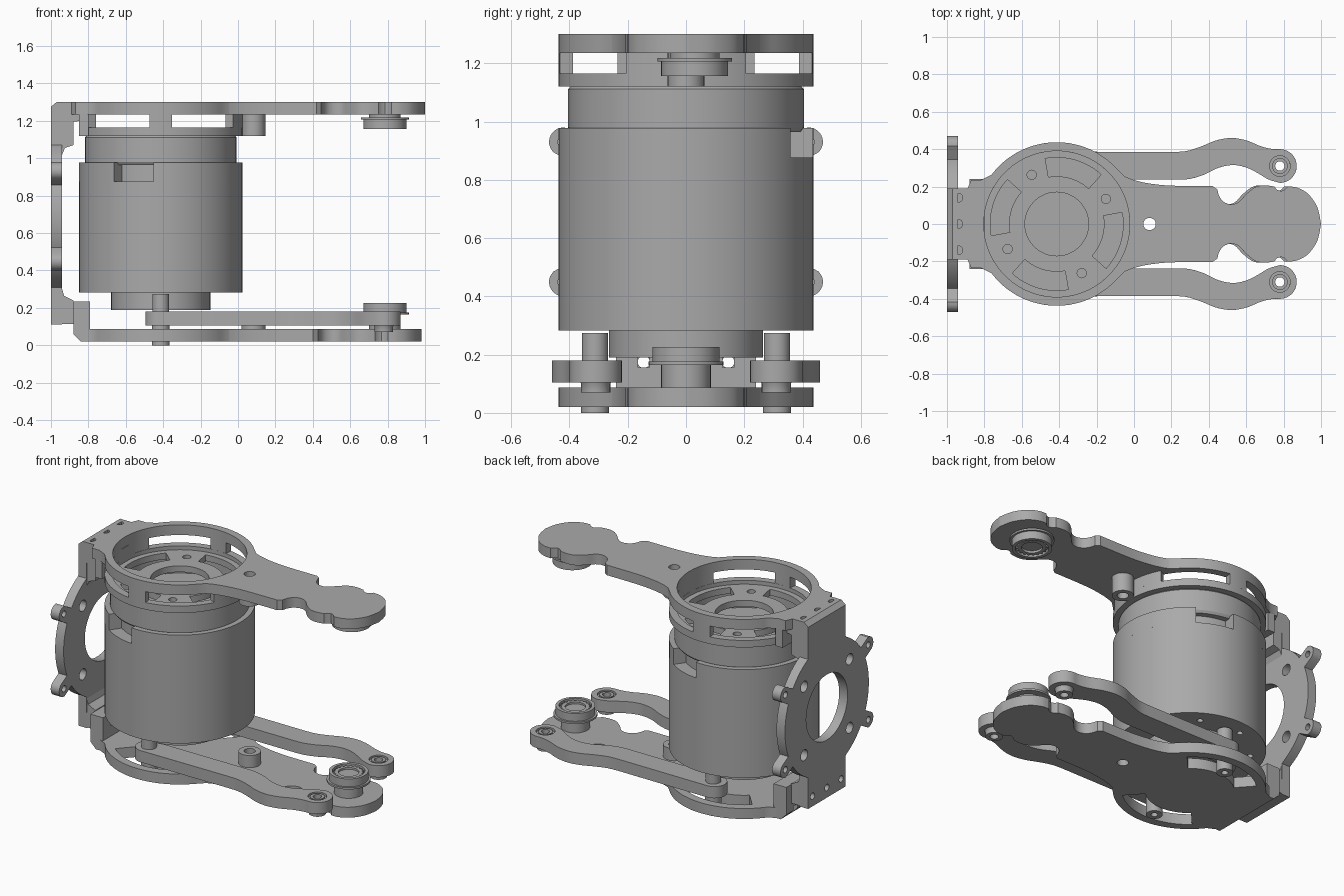
import bpy, bmesh
from math import sin, cos, pi, radians, sqrt, atan2
from mathutils import Matrix, Vector

if "Cube" in bpy.data.objects:
    bpy.data.objects.remove(bpy.data.objects["Cube"])

grey = bpy.data.materials.new("machined grey")
grey.use_nodes = True
grey.diffuse_color = (0.4, 0.4, 0.4, 1)
grey.node_tree.nodes["Principled BSDF"].inputs["Base Color"].default_value = (0.4, 0.4, 0.4, 1)

CX = -0.413            # axis of the motor
R = 0.437              # radius of the motor can
SIDEWAYS = Matrix(((0, 0, 1, 0), (1, 0, 0, 0), (0, 1, 0, 0), (0, 0, 0, 1)))   # stands a plate up facing x
ENDWAYS = Matrix(((1, 0, 0, 0), (0, 0, -1, 0), (0, 1, 0, 0), (0, 0, 0, 1)))   # stands a plate up facing y


def arc(cx, cy, r, a0, a1, n=24):
    return [(cx + r * cos(radians(a0 + (a1 - a0) * i / n)),
             cy + r * sin(radians(a0 + (a1 - a0) * i / n))) for i in range(n + 1)]


def circle(cx, cy, r, n=32):
    return arc(cx, cy, r, 0, 360, n)[:-1]


def sector(r0, r1, a0, a1):
    return arc(CX, 0, r1, a0, a1) + arc(CX, 0, r0, a1, a0)


def rect(x0, x1, y0, y1):
    return [(x0, y0), (x1, y0), (x1, y1), (x0, y1)]


def smooth(pts, n=5):
    """Soft curve through the points."""
    p = [Vector(q) for q in [pts[0], *pts, pts[-1]]]
    out = []
    for a, b, c, d in zip(p, p[1:], p[2:], p[3:]):
        for i in range(n):
            t = i / n
            out.append(tuple(0.5 * (2 * b + (c - a) * t + (2 * a - 5 * b + 4 * c - d) * t * t
                                    + (3 * b - a - 3 * c + d) * t ** 3)))
    return out + [tuple(pts[-1])]


def mirrored(half):
    """Closes a half outline about its second axis value zero."""
    return half + [(x, -y) for x, y in reversed(half) if abs(y) > 1e-4]


def finish(ob, bevel=0):
    bpy.ops.object.select_all(action='DESELECT')
    ob.select_set(True)
    bpy.context.view_layer.objects.active = ob
    if ob.type == 'CURVE':
        bpy.ops.object.convert(target='MESH')
        ob = bpy.context.object
    bm = bmesh.new()
    bm.from_mesh(ob.data)
    bmesh.ops.remove_doubles(bm, verts=bm.verts, dist=0.0002)
    bmesh.ops.recalc_face_normals(bm, faces=bm.faces)
    bm.to_mesh(ob.data)
    bm.free()
    ob.data.materials.clear()
    ob.data.materials.append(grey)
    if bevel:
        mod = ob.modifiers.new("rim", 'BEVEL')
        mod.width, mod.segments, mod.angle_limit = bevel, 2, radians(60)
    bpy.ops.object.shade_smooth_by_angle(angle=radians(32))
    return ob


def plate(name, loops, z0, z1, turn=None, bevel=0):
    """Flat part from closed outlines; inner outlines become holes."""
    cu = bpy.data.curves.new(name, 'CURVE')
    cu.dimensions, cu.fill_mode, cu.extrude = '2D', 'BOTH', (z1 - z0) / 2
    for loop in loops:
        sp = cu.splines.new('POLY')
        sp.points.add(len(loop) - 1)
        for p, q in zip(sp.points, loop):
            p.co = (q[0], q[1], 0, 1)
        sp.use_cyclic_u = True
    ob = bpy.data.objects.new(name, cu)
    bpy.context.collection.objects.link(ob)
    ob = finish(ob, bevel)
    ob.data.transform((turn or Matrix()) @ Matrix.Translation((0, 0, (z0 + z1) / 2)))
    return ob


def lathe(name, x, y, profile, n=48):
    """Round part turned from (radius, height) points."""
    bm = bmesh.new()
    vs = [bm.verts.new((r, 0, z)) for r, z in profile]
    es = [bm.edges.new(e) for e in zip(vs, vs[1:])]
    bmesh.ops.spin(bm, geom=vs + es, cent=(0, 0, 0), axis=(0, 0, 1), angle=2 * pi, steps=n)
    me = bpy.data.meshes.new(name)
    bm.to_mesh(me)
    bm.free()
    ob = bpy.data.objects.new(name, me)
    bpy.context.collection.objects.link(ob)
    ob.location = (x, y, 0)
    return finish(ob)


# Shared arm outline: mount tab, ring, waist, notches and rounded tip
def arm_outline(tab_x, dx):
    half = [(tab_x, 0), (tab_x, 0.19), (-0.89, 0.19), (-0.87, 0.235)] if tab_x < -0.9 else \
           [(tab_x, 0), (tab_x, 0.235)]
    half += [(-0.82, 0.235)] + arc(CX, 0, R, 143, 42, 40)
    half += smooth([(-0.05, 0.255), (0, 0.235), (0.08, 0.217), (0.2, 0.205), (0.42, 0.203)])
    half += smooth([(0.445, 0.185), (0.455, 0.15), (0.48, 0.118), (0.52, 0.105), (0.56, 0.118),
                    (0.6, 0.16), (0.65, 0.198), (0.7, 0.207), (0.75, 0.2)])
    half += [(0.765, 0.183), (0.785, 0.176), (0.805, 0.183)]
    half += smooth([(0.82, 0.2), (0.87, 0.195), (0.93, 0.162), (0.98, 0.09), (1, 0)])
    return mirrored([(x + dx if x > 0.2 else x, y) for x, y in half])


# Upper arm with its open ring and slotted wall
pivot_hole = circle(0.083, 0, 0.033)
tab_holes = [circle(-0.94, y, 0.024, 16) for y in (-0.14, 0, 0.14)]
plate("upper_arm", [arm_outline(-0.97, 0), circle(CX, 0, 0.39, 96), pivot_hole, *tab_holes], 1.235, 1.3, bevel=0.008)
plate("upper_pivot_boss", [circle(0.083, 0, 0.063), pivot_hole], 1.12, 1.236)
for i in range(4):
    a = 90 * i
    half = 28 if i % 2 == 0 else 8
    plate("ring_post", [sector(0.392, R, a - half, a + half)], 1.164, 1.236)
openings = [sector(0.255, 0.355, a - 27, a + 25) for a in (75, 165, 255, 345)]
screws = [circle(CX + 0.295 * cos(radians(a)), 0.295 * sin(radians(a)), 0.025, 16) for a in (27, 117, 207, 297)]
plate("hub_disc", [circle(CX, 0, 0.392, 96), circle(CX, 0, 0.17, 48), *openings, *screws], 1.1, 1.14)
plate("ring_wall", [circle(CX, 0, R, 96), circle(CX, 0, 0.391, 96)], 1.12, 1.165)
plate("upper_mount", [rect(-0.85, -0.8, -0.235, 0.235)], 1.12, 1.236)

# Motor: collar, windowed can, base and lower boss
lathe("motor_collar", CX, 0, [(0, 1.0), (0.37, 1.0), (0.37, 1.12), (0.397, 1.12), (0.405, 1.112),
                              (0.405, 0.98), (0.395, 0.965), (0, 0.965)], 96)
lathe("motor_can", CX, 0, [(0, 0.877), (R, 0.877), (R, 0.31), (0, 0.31)], 96)
lathe("motor_core", CX, 0, [(0, 0.97), (0.36, 0.97), (0.36, 0.87), (0, 0.87)], 64)
for a in (85, 265):
    plate("can_window_band", [arc(CX, 0, R, a, a + 150, 48) + arc(CX, 0, 0.35, a + 150, a, 48)], 0.876, 0.978)
base_holes = [circle(CX + 0.35 * cos(radians(a)), 0.35 * sin(radians(a)), 0.018, 12) for a in range(15, 375, 45)]
plate("motor_base", [circle(CX, 0, R, 96), *base_holes], 0.283, 0.311)
lathe("motor_lower_boss", CX, 0, [(0, 0.19), (0.265, 0.19), (0.265, 0.285), (0, 0.285)], 64)

# Lower arm with two curved slots and an upright mount
slots = [sector(0.255, 0.385, a - 42, a + 42) for a in (90, 270)]
plate("lower_arm", [arm_outline(-0.84, -0.018), *slots, pivot_hole], 0.02, 0.087, bevel=0.008)
plate("lower_pivot_boss", [circle(0.083, 0, 0.065), pivot_hole], 0.086, 0.165)
upright = [(-0.88, 0.06), (-0.84, 0.02), (-0.79, 0.02), (-0.79, 0.235), (-0.88, 0.235)]
for y0, y1 in ((-0.24, -0.165), (-0.125, 0.125), (0.165, 0.24)):
    plate("lower_upright", [upright], -y1, -y0, ENDWAYS)
for y in (-0.145, 0.145):
    for z0, z1 in ((0.087, 0.155), (0.195, 0.235)):
        plate("upright_web", [rect(-0.88, -0.79, y - 0.021, y + 0.021)], z0, z1)

# End bracket: round flange with four lugs, and tabs towards both arms
MID, DISC, LUG, LUG_D = 0.69, 0.425, 0.05, 0.484
LUG_A = atan2(0.24, 0.42)


def flange_radius(a):
    d = abs(abs(a) - LUG_A)
    s = LUG ** 2 - (LUG_D * sin(d)) ** 2
    return max(DISC, LUG_D * cos(d) + sqrt(s)) if s > 0 else DISC


side = [(0.19, 0.11)]
for i in range(121):
    a = radians(-63.3 + 126.6 * i / 120)
    side.append((flange_radius(a) * cos(a), MID + flange_radius(a) * sin(a)))
side += [(0.19, 1.27)]
flange = side + [(-u, v) for u, v in reversed(side)]
small = [circle(sx * 0.42, MID + sz * 0.24, 0.02, 16) for sx in (-1, 1) for sz in (-1, 1)]
small += [circle(sx * 0.23, MID + sz * 0.22, 0.035, 20) for sx in (-1, 1) for sz in (-1, 1)]
row = [circle(u, 0.175, 0.021, 16) for u in (-0.145, 0, 0.145)]
plate("bracket_flange", [flange, circle(0, MID, 0.21, 64), *small, *row], -1, -0.94, SIDEWAYS)
plate("bracket_top_edge", [[(-1, 1.265), (-1, 1.275), (-0.97, 1.3), (-0.94, 1.3), (-0.94, 1.265)]], -0.19, 0.19, ENDWAYS)
plate("bracket_top_block", [[(-0.94, 1.02), (-0.925, 1.055), (-0.88, 1.07), (-0.88, 1.195),
                             (-0.84, 1.2), (-0.84, 1.236), (-0.94, 1.236)]], -0.19, 0.19, ENDWAYS)
plate("bracket_low_block", [rect(-0.19, 0.19, 0.115, 0.24), *row], -0.941, -0.879, SIDEWAYS)
plate("bracket_fillet", [[(-0.94, 0.3), (-0.93, 0.265), (-0.88, 0.239), (-0.94, 0.239)]], -0.19, 0.19, ENDWAYS)

# Pair of swaying links with their pins
link = arc(-0.42, 0.312, 0.075, 270, 90, 16)
link += smooth([(0.2, 0.385), (0.28, 0.39), (0.36, 0.415), (0.44, 0.447), (0.52, 0.46), (0.6, 0.447),
                (0.68, 0.415), (0.74, 0.401), (0.78, 0.4)])
link += arc(0.78, 0.31, 0.09, 88, -88, 20)
link += smooth([(0.78, 0.22), (0.72, 0.238), (0.66, 0.273), (0.6, 0.302), (0.53, 0.315), (0.45, 0.3),
                (0.37, 0.262), (0.29, 0.24), (0.2, 0.237)])
for s in (1, -1):
    side_name = "left" if s > 0 else "right"
    plate(side_name + "_link", [[(x, s * y) for x, y in link], circle(0.78, s * 0.31, 0.055)], 0.105, 0.18, bevel=0.01)
    lathe(side_name + "_link_bearing", 0.78, s * 0.31, [(0.025, 0.07), (0.05, 0.07), (0.05, 0.1), (0.056, 0.11),
          (0.056, 0.165), (0.042, 0.165), (0.042, 0.178), (0.025, 0.178), (0.025, 0.07)], 32)
    lathe(side_name + "_drive_pin", CX, s * 0.312, [(0.02, 0.04), (0.02, 0), (0.048, 0), (0.048, 0.18), (0.045, 0.18),
          (0.045, 0.275), (0, 0.275)], 32)

# Joint caps at the arm tips, with a toothed face
cap = [(0, 0), (0.085, 0), (0.085, 0.078), (0.128, 0.078), (0.128, 0.09), (0.115, 0.09), (0.115, 0.14),
       (0.095, 0.14), (0.095, 0.12), (0, 0.12)]
teeth = [(r * cos(pi * i / 20), r * sin(pi * i / 20)) for i in range(40) for r in [0.092 if i % 2 else 0.078]]
lathe("lower_joint_cap", 0.785, 0, [(r, 0.086 + z) for r, z in cap])
lathe("upper_joint_cap", 0.785, 0.03, [(r, 1.236 - max(0, z - 0.06)) for r, z in cap])
for name, y, z in (("lower_cap_teeth", 0, 0.2), ("upper_cap_teeth", 0.03, 1.162)):
    plate(name, [[(0.785 + u, y + v) for u, v in teeth], circle(0.785, y, 0.06)], z, z + 0.018)
